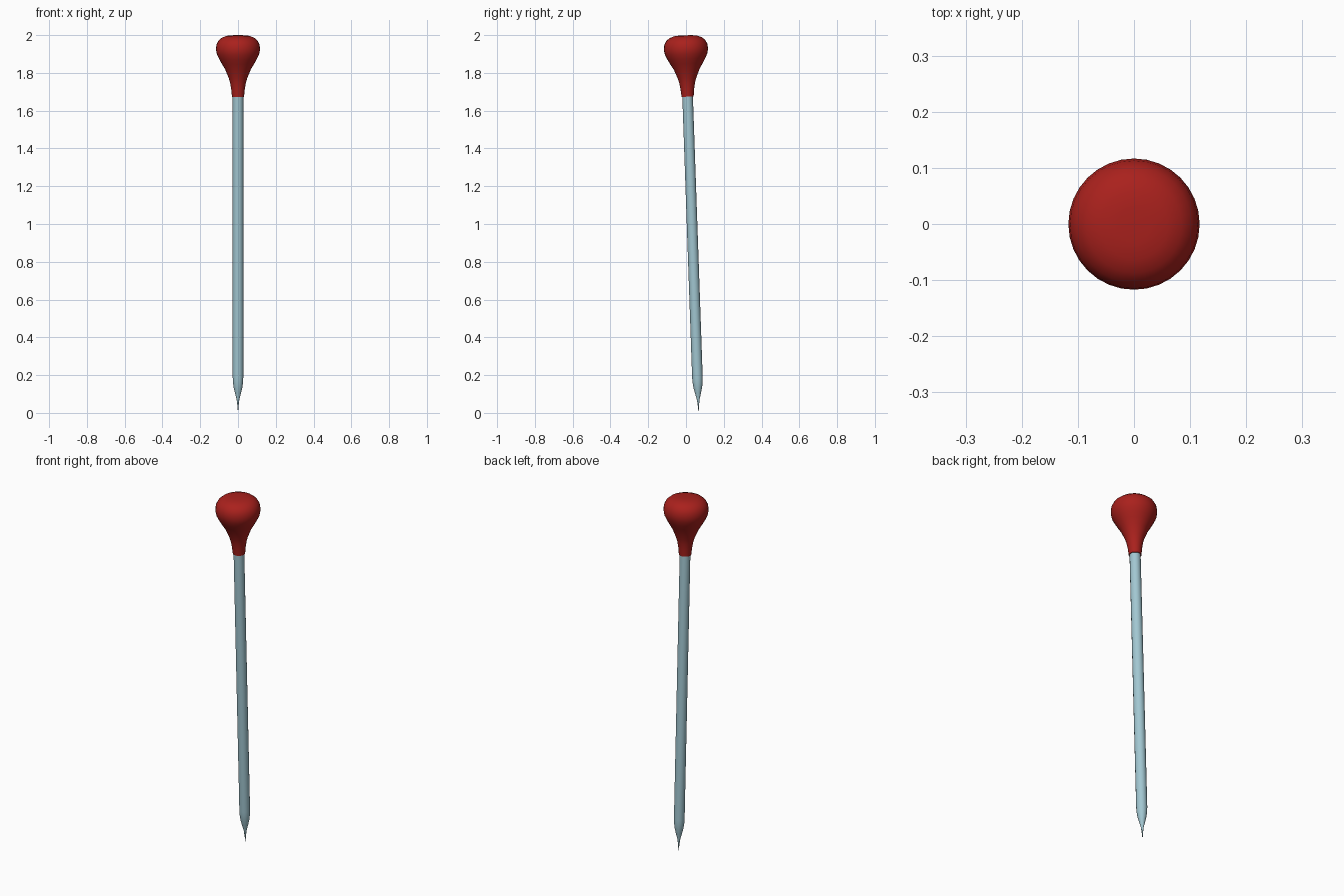
import bpy, bmesh
from math import sin, cos, pi, radians

if "Cube" in bpy.data.objects:
    bpy.data.objects.remove(bpy.data.objects["Cube"])


def lathe(name, profile, sides, color):
    """Revolve (radius, height) points around z; zero radius makes a pole."""
    bm = bmesh.new()
    rings = []
    for r, z in profile:
        n = sides if r > 0 else 1
        rings.append([bm.verts.new((r * cos(2 * pi * i / sides), r * sin(2 * pi * i / sides), z))
                      for i in range(n)])
    for a, b in zip(rings, rings[1:]):
        for i in range(sides):
            j = (i + 1) % sides
            quad = [a[i % len(a)], a[j % len(a)], b[j % len(b)], b[i % len(b)]]
            bm.faces.new(list(dict.fromkeys(quad)))
    bmesh.ops.recalc_face_normals(bm, faces=bm.faces)
    mesh = bpy.data.meshes.new(name)
    bm.to_mesh(mesh)
    bm.free()
    mat = bpy.data.materials.new(name + "_color")
    mat.diffuse_color = color
    mat.use_nodes = True
    mat.node_tree.nodes["Principled BSDF"].inputs["Base Color"].default_value = mat.diffuse_color
    mesh.materials.append(mat)
    obj = bpy.data.objects.new(name, mesh)
    bpy.context.collection.objects.link(obj)
    # The whole pin leans slightly, pivoting at its point
    obj.location = (0, 0.067, 0)
    obj.rotation_euler = (radians(2), 0, 0)
    bpy.ops.object.select_all(action='DESELECT')
    obj.select_set(True)
    bpy.context.view_layer.objects.active = obj
    bpy.ops.object.shade_smooth_by_angle(angle=radians(40))
    return obj


# Steel shaft with a drawn-out point
lathe("shaft", [(0, 0), (0.003, 0.035), (0.007, 0.07), (0.016, 0.105), (0.023, 0.135),
                (0.027, 0.165), (0.028, 0.19), (0.028, 1.70), (0, 1.70)],
      16, (0.36, 0.57, 0.64, 1))

# Red flared head
lathe("head", [(0, 1.675), (0.032, 1.675), (0.036, 1.715), (0.042, 1.75), (0.049, 1.773),
               (0.068, 1.82), (0.086, 1.85), (0.100, 1.875), (0.112, 1.90), (0.117, 1.925),
               (0.114, 1.952), (0.103, 1.973), (0.085, 1.988), (0.06, 1.997), (0.03, 2.0),
               (0, 2.0)],
      32, (0.40, 0.015, 0.012, 1))
